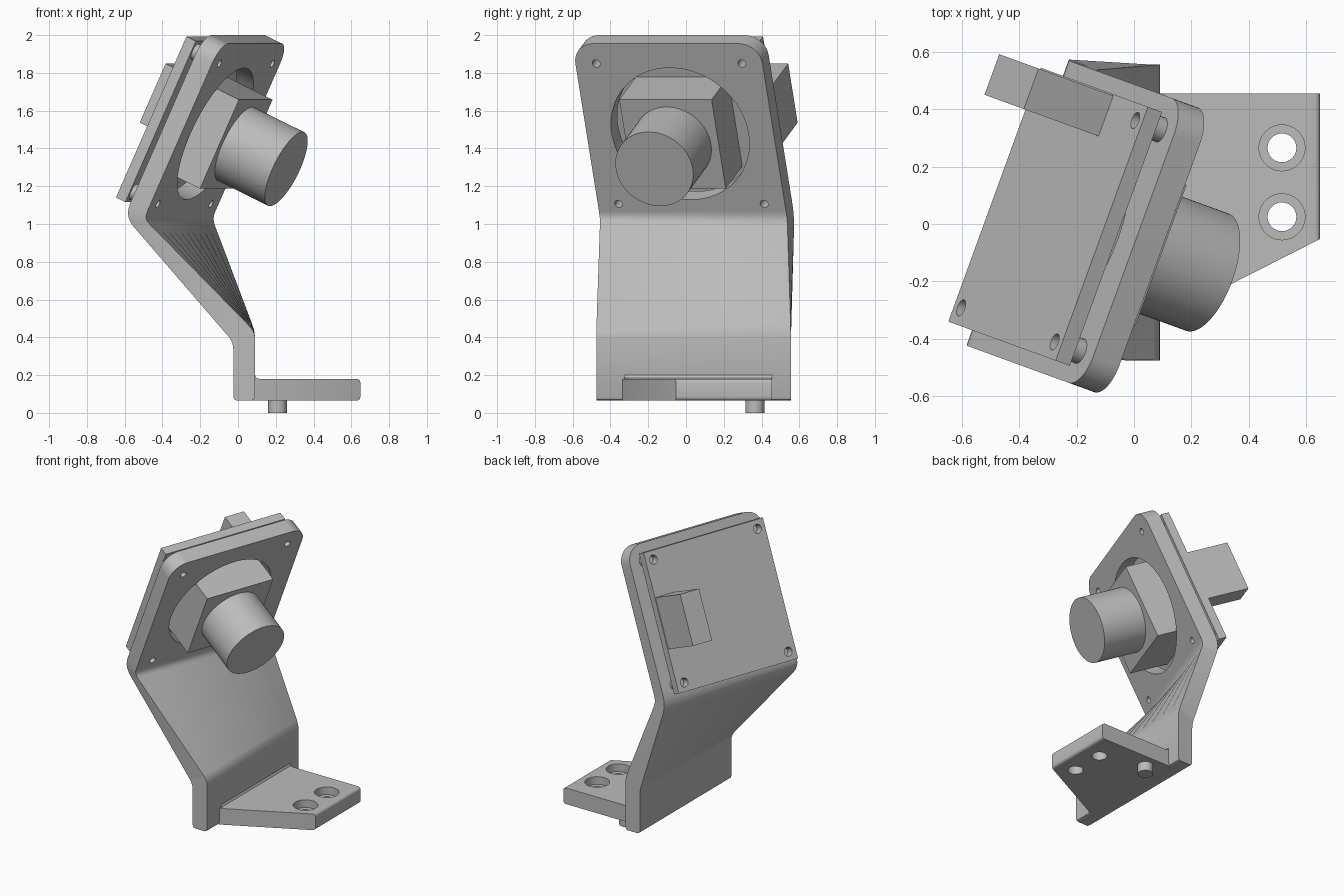
import bpy, bmesh
from math import sin, cos, pi, radians
from mathutils import Matrix, Vector

if "Cube" in bpy.data.objects:
    bpy.data.objects.remove(bpy.data.objects["Cube"], do_unlink=True)

grey = bpy.data.materials.new("plain grey")
grey.use_nodes = True
grey.diffuse_color = (0.5, 0.5, 0.5, 1)
grey.node_tree.nodes["Principled BSDF"].inputs["Base Color"].default_value = (0.5, 0.5, 0.5, 1)

# Tilted camera frame: u across, v up the plate, n out of the front
yaw, tilt = radians(20), radians(25)
h = Vector((cos(yaw), -sin(yaw), 0))
u = Vector((sin(yaw), cos(yaw), 0))
v = h * sin(tilt) + Vector((0, 0, cos(tilt)))
n = h * cos(tilt) - Vector((0, 0, sin(tilt)))
FRAME = Matrix((u, v, n)).transposed().to_4x4()
FRAME.translation = (-0.12, -0.031, 1.4775)
WORLD = Matrix.Identity(4)
HALF, THICK, SCREW = 0.527, 0.106, 0.41
CORNERS = [(a, b) for a in (-SCREW, SCREW) for b in (-SCREW, SCREW)]


def finish(bm, name, smooth=True):
    bmesh.ops.recalc_face_normals(bm, faces=bm.faces)
    mesh = bpy.data.meshes.new(name)
    bm.to_mesh(mesh)
    bm.free()
    mesh.materials.append(grey)
    ob = bpy.data.objects.new(name, mesh)
    bpy.context.collection.objects.link(ob)
    bpy.ops.object.select_all(action='DESELECT')
    ob.select_set(True)
    bpy.context.view_layer.objects.active = ob
    if smooth:
        bpy.ops.object.shade_smooth_by_angle(angle=radians(30))
    return ob


def prism(bm, outline, low, high, frame):
    """Extrude a flat outline between two heights of a frame."""
    rings = [[bm.verts.new(frame @ Vector((x, y, z))) for x, y in outline] for z in (low, high)]
    for ring in rings:
        bm.faces.new(ring)
    for i in range(len(outline)):
        j = (i + 1) % len(outline)
        bm.faces.new((rings[0][i], rings[0][j], rings[1][j], rings[1][i]))


def circle(x, y, r, sides=48):
    return [(x + r * cos(2 * pi * i / sides), y + r * sin(2 * pi * i / sides)) for i in range(sides)]


def rect(x0, x1, y0, y1):
    return [(x0, y0), (x1, y0), (x1, y1), (x0, y1)]


def solid(name, shapes, frame):
    bm = bmesh.new()
    for outline, low, high in shapes:
        prism(bm, outline, low, high, frame)
    return finish(bm, name)


def cut(ob, shapes, frame):
    cutter = solid("cutter", shapes, frame)
    cutter.hide_render = True
    mod = ob.modifiers.new("holes", 'BOOLEAN')
    mod.operation, mod.object, mod.solver = 'DIFFERENCE', cutter, 'EXACT'
    bpy.context.view_layer.objects.active = ob
    bpy.ops.object.modifier_apply(modifier=mod.name)
    bpy.data.objects.remove(cutter, do_unlink=True)
    bpy.ops.object.select_all(action='DESELECT')
    ob.select_set(True)
    bpy.ops.object.shade_smooth_by_angle(angle=radians(30))


# Mounting plate with two rounded top corners, a lens opening and screw holes
SEAM, R = -0.45, 0.117
outline = [(-HALF, SEAM), (HALF, SEAM)]
for side, start in ((1, 0), (-1, pi / 2)):
    for i in range(11):
        a = start + i * pi / 20
        outline.append((side * (HALF - R) + R * cos(a), HALF - R + R * sin(a)))
plate = solid("mounting_plate", [(outline, -THICK, 0)], FRAME)
cut(plate, [(circle(0, 0, 0.385, 64), -0.2, 0.1)]
    + [(circle(a, b, 0.022, 20), -0.2, 0.1) for a, b in CORNERS], FRAME)


# Bent, twisted arm from the upright wall to the plate
def rail(wall_x, inset, y, bend_z, side, bend_v, depth, radius):
    """One corner line of the arm, with rounded bends."""
    pts = [Vector((wall_x + inset, y, 0.065)), Vector((wall_x + inset * 0.3, y, 0.071)),
           Vector((wall_x, y, 0.085))]
    low = Vector((wall_x, y, bend_z))
    high = FRAME @ Vector((side * HALF, bend_v, depth))
    top = FRAME @ Vector((side * HALF, SEAM, depth))
    for before, bend, after, r in ((pts[-1], low, high, 0.04), (low, high, top, radius)):
        a = bend + (before - bend).normalized() * r
        b = bend + (after - bend).normalized() * min(r, (after - bend).length * 0.95)
        for i in range(6):
            t = i / 5
            pts.append(a * (1 - t) ** 2 + bend * 2 * t * (1 - t) + b * t * t)
    return pts + [top]


Y0, Y1, COLS = -0.475, 0.555, 10
front = [rail(0.09, -0.02, y, 0.43, s, -0.495, 0, 0.04) for y, s in ((Y0, -1), (Y1, 1))]
back = [rail(-0.025, 0.02, y, 0.375, s, -0.53, -THICK, 0.075) for y, s in ((Y1, 1), (Y0, -1))]
bm = bmesh.new()
rows = []
for k in range(len(front[0])):
    row = []
    for a, b in (front, back):
        row += [bm.verts.new(a[k].lerp(b[k], i / COLS)) for i in range(COLS + 1)]
    rows.append(row)
count = len(rows[0])
for lower, upper in zip(rows, rows[1:]):
    for i in range(count):
        j = (i + 1) % count
        bm.faces.new((lower[i], lower[j], upper[j], upper[i]))
for row in (rows[0], rows[-1]):
    for i in range(COLS):
        bm.faces.new((row[i], row[i + 1], row[count - 2 - i], row[count - 1 - i]))
finish(bm, "bent_arm")

# Base foot with a slanted side, rounded outer edge and two counterbored holes
bm = bmesh.new()
prism(bm, [(0.05, -0.335), (0.09, -0.335), (0.648, -0.052), (0.648, 0.455), (0.05, 0.455)],
      0.065, 0.18, WORLD)
outer = [e for e in bm.edges if all(w.co.x > 0.6 for w in e.verts)
         and abs(e.verts[0].co.z - e.verts[1].co.z) < 0.01]
bmesh.ops.bevel(bm, geom=outer, offset=0.02, segments=4, profile=0.5, affect='EDGES')
foot = finish(bm, "base_foot")
bores = [(0.515, 0.265), (0.515, 0.025)]
cut(foot, [(circle(x, y, 0.05), 0, 0.3) for x, y in bores], WORLD)
cut(foot, [(circle(x, y, 0.08), 0.125, 0.3) for x, y in bores], WORLD)

# Fillet where the foot meets the wall
sideways = Matrix(((1, 0, 0, 0), (0, 0, 1, 0), (0, 1, 0, 0), (0, 0, 0, 1)))
solid("foot_fillet", [([(0.085, 0.175), (0.112, 0.18), (0.098, 0.186), (0.09, 0.2), (0.085, 0.2)],
                       -0.325, 0.455)], sideways)

# Locating pin under the foot
solid("locating_pin", [(circle(0.21, 0.365, 0.05), 0, 0.08)], WORLD)

# Circuit board with screw holes, on short standoffs
board = solid("circuit_board", [(rect(-0.47, 0.47, -0.47, 0.47), -0.21, -0.152)], FRAME)
cut(board, [(circle(a, b, 0.03, 24), -0.3, -0.1) for a, b in CORNERS], FRAME)
solid("standoffs", [(circle(a, b, 0.045, 24), -0.155, -0.1) for a, b in CORNERS], FRAME)

# Rear connector, lens housing and lens barrel
solid("rear_connector", [(rect(0.315, 0.465, -0.175, 0.17), -0.515, -0.2)], FRAME)
solid("lens_housing", [(rect(-0.26, 0.26, -0.26, 0.26), -0.16, 0.13)], FRAME)
solid("lens_barrel", [(circle(0, 0, 0.217, 64), 0.12, 0.441)], FRAME)
